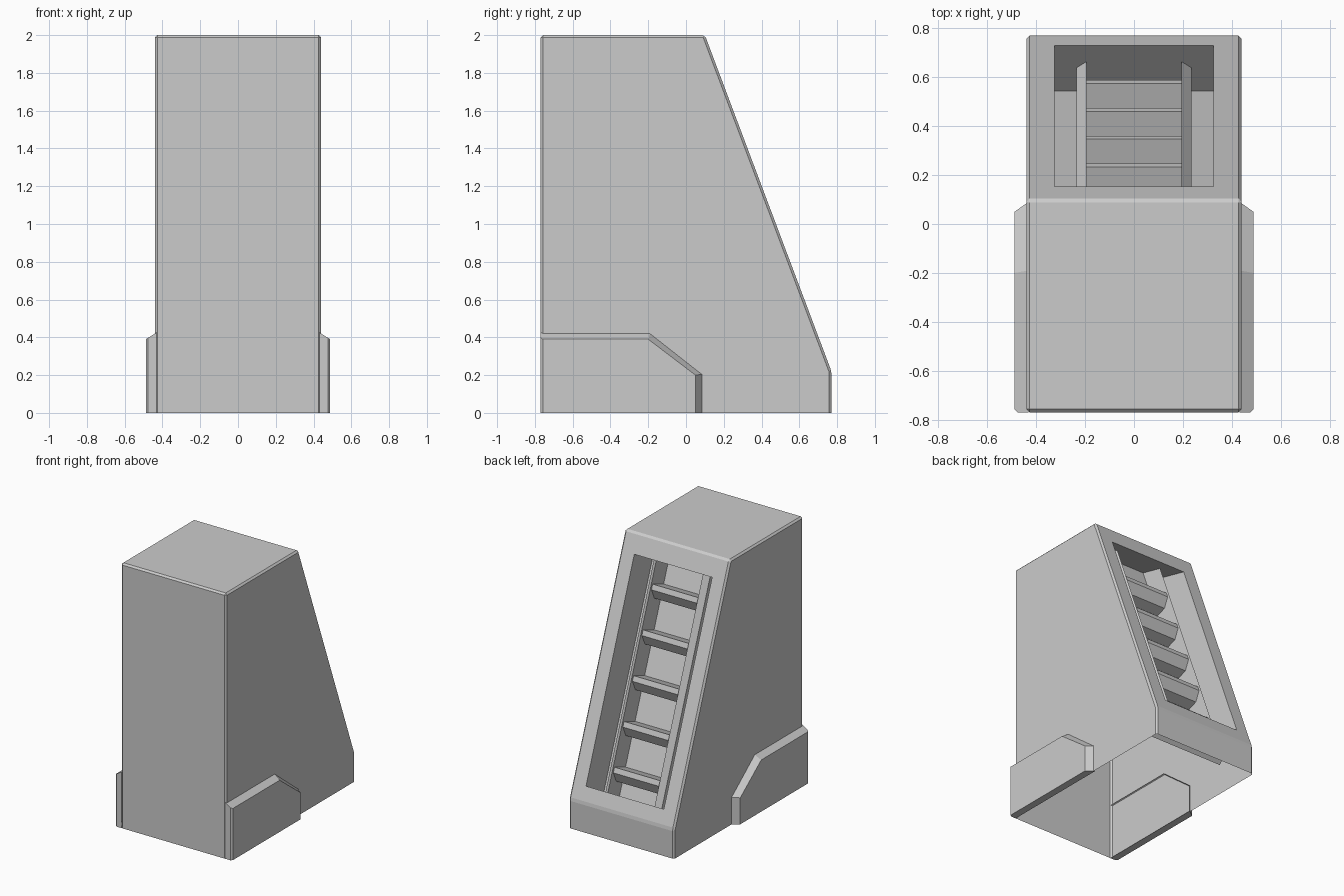
import bpy, bmesh
from mathutils import Vector

cube = bpy.data.objects.get("Cube")
if cube:
    bpy.data.objects.remove(cube, do_unlink=True)

grey = bpy.data.materials.new("plain_grey")
grey.use_nodes = True
grey.diffuse_color = (0.6, 0.6, 0.6, 1)
grey.node_tree.nodes["Principled BSDF"].inputs["Base Color"].default_value = (0.6, 0.6, 0.6, 1)

FRONT, BACK, HALF = -0.77, 0.77, 0.44
TOP_Y, KNEE_Z = 0.10, 0.22
LEAN = (BACK - TOP_Y) / (2 - KNEE_Z)     # how far the slope moves in y per unit of z
SLOPE = BACK + LEAN * KNEE_Z             # y + LEAN * z on the slope
WALL = SLOPE - 0.26                      # the same value on the recess wall


def finish(bm, name):
    bmesh.ops.recalc_face_normals(bm, faces=bm.faces)
    mesh = bpy.data.meshes.new(name)
    bm.to_mesh(mesh)
    bm.free()
    mesh.materials.append(grey)
    obj = bpy.data.objects.new(name, mesh)
    bpy.context.collection.objects.link(obj)
    return obj


def loft(bm, loop_a, loop_b, cap_a=True, cap_b=True):
    """Join two matching loops of points with quads."""
    a = [bm.verts.new(p) for p in loop_a]
    b = [bm.verts.new(p) for p in loop_b]
    for i in range(len(a)):
        j = (i + 1) % len(a)
        bm.faces.new((a[i], a[j], b[j], b[i]))
    if cap_a:
        bm.faces.new(a)
    if cap_b:
        bm.faces.new(b)


def on_plane(level, z):
    return level - LEAN * z


# Body: wedge profile with small bevels
bm = bmesh.new()
profile = [(FRONT, 0), (FRONT, 2), (TOP_Y, 2), (BACK, KNEE_Z), (BACK, 0)]
loft(bm, [(-HALF, y, z) for y, z in profile], [(HALF, y, z) for y, z in profile])
bmesh.ops.recalc_face_normals(bm, faces=bm.faces)
edges = [e for e in bm.edges if max(v.co.z for v in e.verts) > 0.01]
bmesh.ops.bevel(bm, geom=edges, offset=0.013, segments=1, affect='EDGES')

# Recess: inset the sloped face and push it in, flaring at top and bottom
bm.normal_update()
n = Vector((0, 1, LEAN)).normalized()
slope = max((f for f in bm.faces if f.normal.dot(n) > 0.99), key=lambda f: f.calc_area())
bmesh.ops.inset_individual(bm, faces=[slope], thickness=0.1)
for v in slope.verts:
    z = 1.86 if v.co.z > 1 else 0.33
    v.co = ((0.325 if v.co.x > 0 else -0.325), on_plane(SLOPE, z), z)
pocket = bmesh.ops.extrude_discrete_faces(bm, faces=[slope])["faces"][0]
for v in pocket.verts:
    v.co.z = 1.93 if v.co.z > 1 else 0.13
    v.co.y = on_plane(WALL, v.co.z)

# The underside is open
bm.normal_update()
floor = [f for f in bm.faces if all(v.co.z < 0.001 for v in f.verts)]
bmesh.ops.delete(bm, geom=floor, context='FACES_ONLY')
finish(bm, "body")

# Side blocks with chamfered top and rear edges
outer = [(FRONT, 0), (FRONT, 0.39), (-0.2, 0.39), (0.05, 0.2), (0.05, 0)]
inner = [(FRONT, 0), (FRONT, 0.425), (-0.19, 0.425), (0.09, 0.205), (0.09, 0)]
for side, name in ((1, "left"), (-1, "right")):
    bm = bmesh.new()
    loft(bm, [(side * 0.488, y, z) for y, z in outer],
         [(side * 0.432, y, z) for y, z in inner], cap_b=False)
    bmesh.ops.recalc_face_normals(bm, faces=bm.faces)
    corner = [e for e in bm.edges if all(v.co.y < FRONT + 0.01 and abs(v.co.x) > 0.48 for v in e.verts)]
    bmesh.ops.bevel(bm, geom=corner, offset=0.012, segments=1, affect='EDGES')
    finish(bm, name + "_side_block")

# Ladder rails with a slanted front, running the height of the recess
section = [(0.195, 0), (0.195, 0.168), (0.235, 0.133), (0.235, 0)]
for side, name in ((1, "left"), (-1, "right")):
    bm = bmesh.new()
    low, high = [], []
    for x, rise in section:
        z_low = 0.13 + rise * 0.77
        z_high = 1.93 - rise * 0.27
        low.append((side * x, on_plane(WALL + rise, z_low), z_low))
        high.append((side * x, on_plane(WALL + rise, z_high), z_high))
    loft(bm, low, high)
    finish(bm, name + "_ladder_rail")

# Ladder rungs: wedge bars square to the slope
up = Vector((0, -LEAN, 1)).normalized()
rung = [(0, 0.02), (0, -0.02), (-0.06, -0.08), (-0.145, -0.08), (-0.145, 0.02)]
for i in range(5):
    z = 0.43 + 0.302 * i
    mid = Vector((0, on_plane(WALL + 0.15, z), z))
    points = [mid + n * d + up * s for d, s in rung]
    bm = bmesh.new()
    loft(bm, [p + Vector((-0.197, 0, 0)) for p in points],
         [p + Vector((0.197, 0, 0)) for p in points])
    finish(bm, "ladder_rung_%d" % (i + 1))
